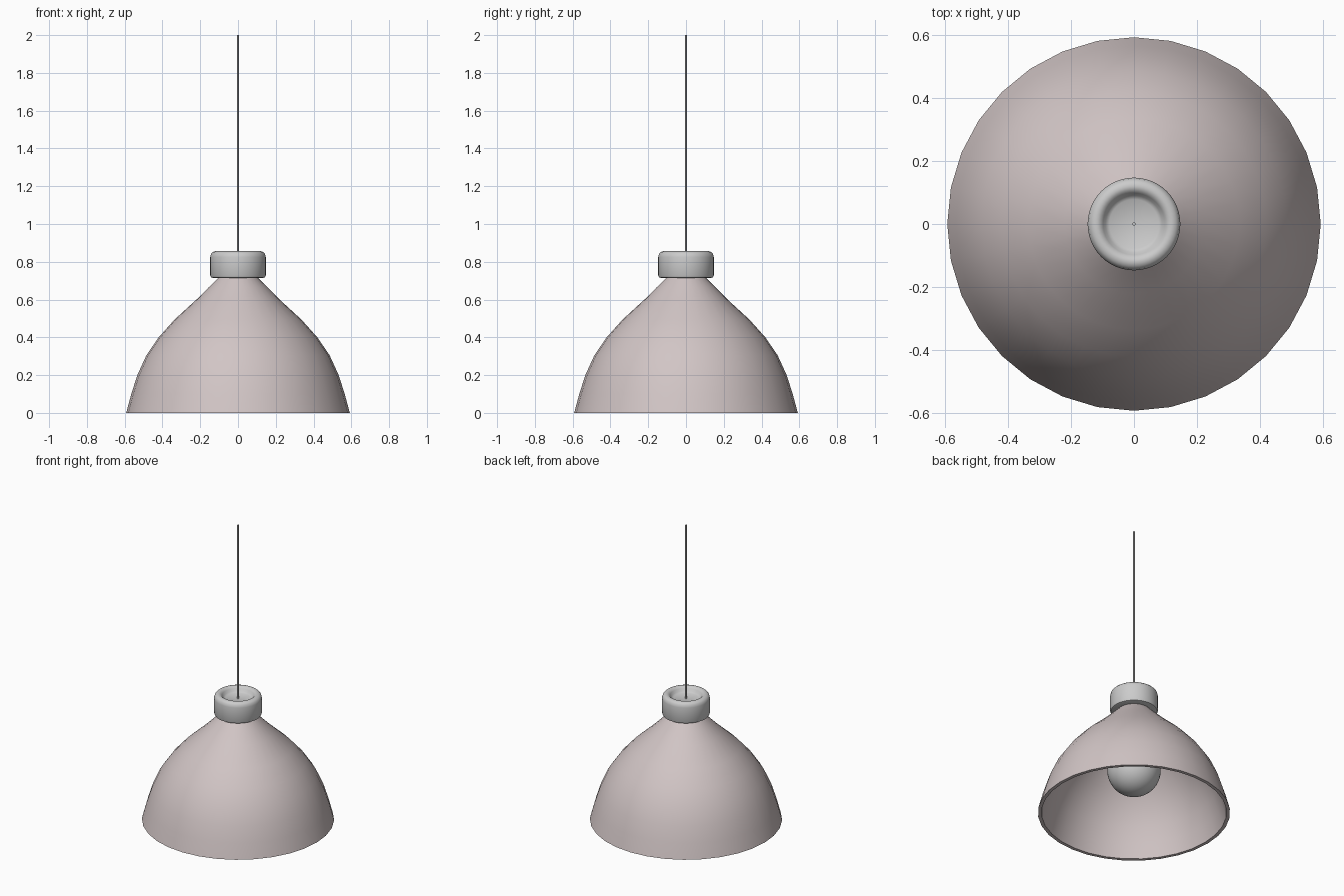
import bpy, bmesh, math

if "Cube" in bpy.data.objects:
    bpy.data.objects.remove(bpy.data.objects["Cube"])


def lathe(name, profile, sides, angle=35, material=None):
    """Revolve (radius, z) points about z; closed loops and poles are welded."""
    bm = bmesh.new()
    verts = [bm.verts.new((r, 0, z)) for r, z in profile]
    edges = [bm.edges.new(pair) for pair in zip(verts, verts[1:])]
    bmesh.ops.spin(bm, geom=verts + edges, cent=(0, 0, 0), axis=(0, 0, 1),
                   angle=math.tau, steps=sides, use_duplicate=False)
    bmesh.ops.remove_doubles(bm, verts=bm.verts, dist=0.0005)
    bmesh.ops.recalc_face_normals(bm, faces=bm.faces)
    mesh = bpy.data.meshes.new(name)
    bm.to_mesh(mesh)
    bm.free()
    obj = bpy.data.objects.new(name, mesh)
    bpy.context.collection.objects.link(obj)
    if material:
        mesh.materials.append(material)
    bpy.ops.object.select_all(action='DESELECT')
    obj.select_set(True)
    bpy.context.view_layer.objects.active = obj
    bpy.ops.object.shade_smooth_by_angle(angle=math.radians(angle))
    return obj


taupe = bpy.data.materials.new("taupe")
taupe.diffuse_color = (0.64, 0.56, 0.56, 1)
taupe.use_nodes = True
taupe.node_tree.nodes["Principled BSDF"].inputs["Base Color"].default_value = taupe.diffuse_color

# Bell shade: outer skin, then the inner skin back down to the rim
outer = [(0.592, 0), (0.565, 0.10), (0.533, 0.20), (0.485, 0.305), (0.42, 0.40),
         (0.335, 0.495), (0.22, 0.60), (0.155, 0.665), (0.10, 0.72)]
inner = [(0.085, 0.705), (0.14, 0.65), (0.205, 0.585), (0.32, 0.48), (0.403, 0.387),
         (0.467, 0.295), (0.513, 0.195), (0.545, 0.095), (0.57, 0)]
lathe("shade", outer + inner + outer[:1], 32, material=taupe)

# Cap with rounded edges and a dished top
lathe("cap", [(0, 0.715), (0.135, 0.715), (0.143, 0.718), (0.147, 0.727),
              (0.147, 0.825), (0.143, 0.842), (0.133, 0.852), (0.12, 0.856),
              (0.108, 0.853), (0.098, 0.843), (0.09, 0.828), (0.078, 0.82),
              (0, 0.82)], 48)

# Hanging cord
lathe("cord", [(0, 0.815), (0.005, 0.815), (0.005, 2.0), (0, 2.0)], 8)

# Socket under the cap
lathe("socket", [(0, 0.53), (0.07, 0.53), (0.075, 0.535), (0.075, 0.716), (0, 0.716)], 32)

# Round bulb tapering into its neck
bulb = [(0.165 * math.sin(math.radians(a)), 0.30 - 0.165 * math.cos(math.radians(a)))
        for a in range(0, 136, 9)]
bulb += [(0.09, 0.445), (0.067, 0.485), (0.06, 0.54), (0, 0.54)]
lathe("bulb", bulb, 32)
